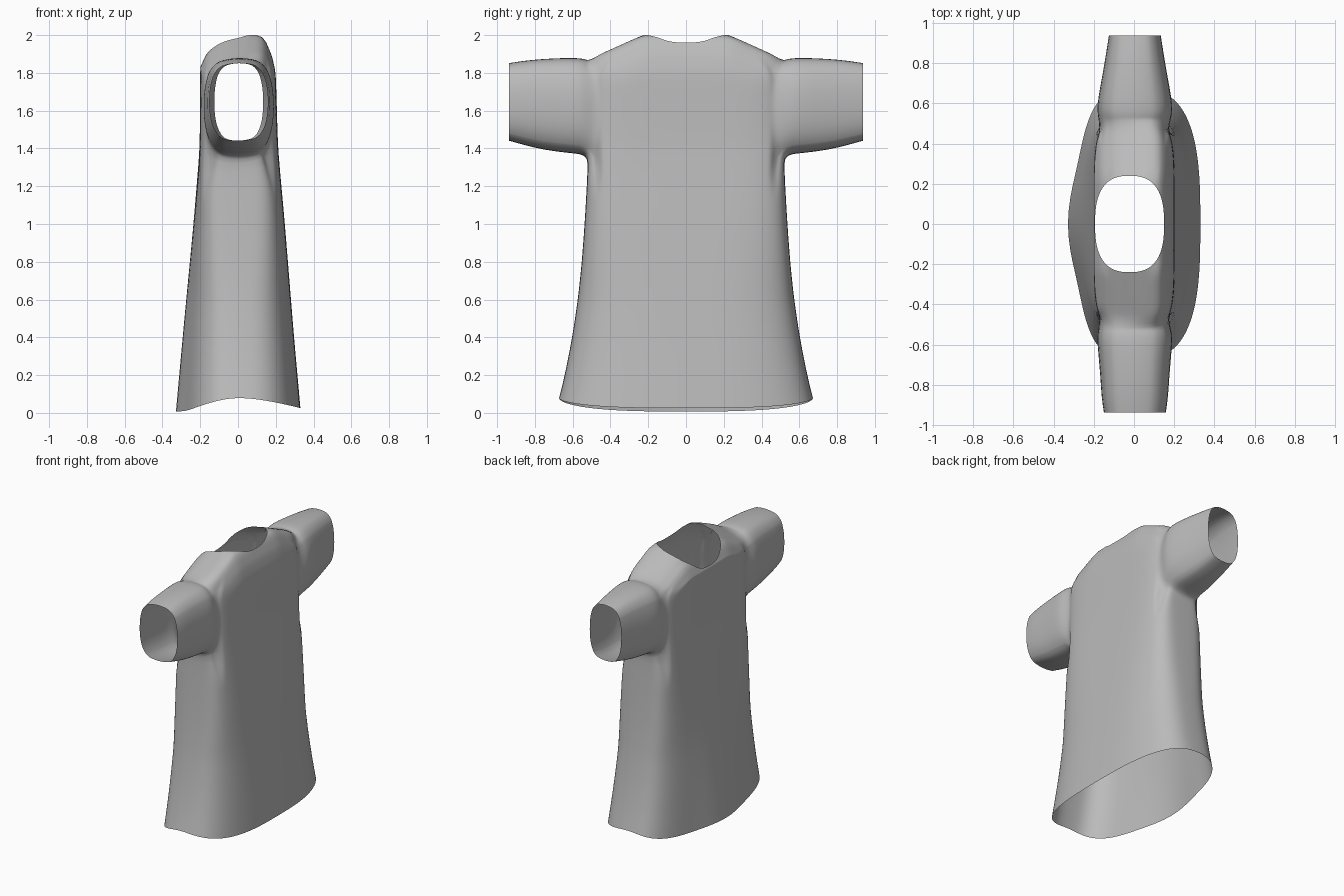
import bpy, bmesh, math

if "Cube" in bpy.data.objects:
    bpy.data.objects.remove(bpy.data.objects["Cube"])

N = 64            # points around the body
LEVELS = 20       # wall rows from hem to shoulder
ARM_ROW = 14      # first wall row of the armhole
ARM_HALF = 7      # half width of the armhole, in steps around the body
DOME = 6          # rows from shoulder edge to neckline


def lerp_table(t, pts):
    if t <= pts[0][0]:
        return pts[0][1]
    for (a, va), (b, vb) in zip(pts, pts[1:]):
        if t <= b:
            return va + (vb - va) * (t - a) / (b - a)
    return pts[-1][1]


def power(v, e):
    return math.copysign(abs(v) ** e, v)


HALF_WIDTH = [(0.0, .69), (.08, .672), (.2, .642), (.4, .603), (.6, .573), (.8, .552),
              (1.0, .537), (1.3, .52), (1.9, .52)]
BACK_DEPTH = [(0.0, .333), (.4, .297), (1.0, .248), (1.4, .212), (1.8, .2)]
FRONT_DEPTH = [(0.0, .278), (.4, .256), (1.0, .222), (1.4, .203), (1.8, .2)]
ROUNDNESS = [(0.0, 2.9), (.6, 3.2), (1.35, 5.0)]
SHOULDER_DROP = [(-.2, .17), (-.17, .105), (-.15, .08), (-.1, .045), (-.05, .022), (.05, 0),
                 (.1, 0), (.13, .012), (.15, .04), (.18, .11), (.2, .2)]


def body_point(ang, z):
    c, s = math.cos(ang), math.sin(ang)
    e = 2 / lerp_table(z, ROUNDNESS)
    y = lerp_table(z, HALF_WIDTH) * power(s, e)
    x = lerp_table(z, BACK_DEPTH if c > 0 else FRONT_DEPTH) * power(c, e)
    if c < 0:     # soft fold down the middle of one panel
        x -= .057 * max(0, 1 - z / 1.4) * math.exp(-(y / .24) ** 2) * min(1, -c * 3)
    return x, y


def top_height(x, y):
    return 2.0 - .45 * max(0, abs(y) - .23) - lerp_table(x, SHOULDER_DROP)


def neck_point(ang):
    e = 2 / 2.6
    return (-.022 + .172 * power(math.cos(ang), e), .24 * power(math.sin(ang), e))


bm = bmesh.new()
rows = [[] for _ in range(LEVELS + 1 + DOME)]
for i in range(N):
    ang = 2 * math.pi * i / N
    c = math.cos(ang)
    # hem curve, higher at the sides
    hem = .08 - (.055 if c > 0 else .073) * abs(power(c, 1.1))
    ex, ey = body_point(ang, 1.85)
    edge = top_height(ex, ey)
    # walls
    for k in range(LEVELS + 1):
        z = hem + (edge - hem) * k / LEVELS
        x, y = body_point(ang, z)
        rows[k].append(bm.verts.new((x, y, z)))
    # shoulders up to the open neckline
    nx, ny = neck_point(ang)
    for k in range(1, DOME + 1):
        t = k / DOME
        x, y = ex + (nx - ex) * t, ey + (ny - ey) * t
        rows[LEVELS + k].append(bm.verts.new((x, y, top_height(x, y))))


def in_armhole(k, i):
    if not ARM_ROW <= k < LEVELS:
        return False
    return any(q - ARM_HALF <= i < q + ARM_HALF for q in (N // 4, 3 * N // 4))


for k in range(len(rows) - 1):
    for i in range(N):
        if not in_armhole(k, i):
            j = (i + 1) % N
            bm.faces.new((rows[k][i], rows[k][j], rows[k + 1][j], rows[k + 1][i]))


def add_sleeve(q, side, cuff):
    # ordered loop around the armhole
    lo, hi = q - ARM_HALF, q + ARM_HALF
    loop = [rows[ARM_ROW][i] for i in range(lo, hi)]
    loop += [rows[k][hi] for k in range(ARM_ROW, LEVELS)]
    loop += [rows[LEVELS][i] for i in range(hi, lo, -1)]
    loop += [rows[k][lo] for k in range(LEVELS, ARM_ROW, -1)]
    zc, hz = 1.6, .272
    dirs = []
    for v in loop:
        u, w = v.co.x / .172, (v.co.z - zc) / hz
        r = (abs(u) ** 2.7 + abs(w) ** 2.7) ** (1 / 2.7)
        dirs.append((u / r, w / r))
        v.co.x, v.co.z = .172 * u / r, zc + hz * w / r
        v.co.y = side * max(abs(v.co.y), .475)
    # sleeve rings: distance out, half depth, bottom, top
    rings = [(.53, .182, 1.352, 1.875), (.56, .188, 1.368, 1.882), (.62, .185, 1.372, 1.884),
             (.75, (.178 + cuff) / 2 + .006, 1.388, 1.879), (.86, cuff + .012, 1.416, 1.868),
             (.937, cuff, 1.438, 1.855)]
    prev = loop
    for d, hx, z0, z1 in rings:
        cur = [bm.verts.new((hx * u + .004, side * d, (z0 + z1) / 2 + (z1 - z0) / 2 * w))
               for u, w in dirs]
        for a in range(len(cur)):
            b = (a + 1) % len(cur)
            bm.faces.new((prev[a], prev[b], cur[b], cur[a]))
        prev = cur


add_sleeve(N // 4, 1, .13)
add_sleeve(3 * N // 4, -1, .155)

bmesh.ops.recalc_face_normals(bm, faces=bm.faces)
mesh = bpy.data.meshes.new("shirt")
bm.to_mesh(mesh)
bm.free()
shirt = bpy.data.objects.new("shirt", mesh)
bpy.context.collection.objects.link(shirt)

cloth = bpy.data.materials.new("grey_cloth")
cloth.diffuse_color = (.5, .5, .5, 1)
cloth.use_nodes = True
cloth.node_tree.nodes["Principled BSDF"].inputs["Base Color"].default_value = cloth.diffuse_color
mesh.materials.append(cloth)

mesh.shade_smooth()
sub = shirt.modifiers.new("soften", 'SUBSURF')
sub.levels = sub.render_levels = 1
